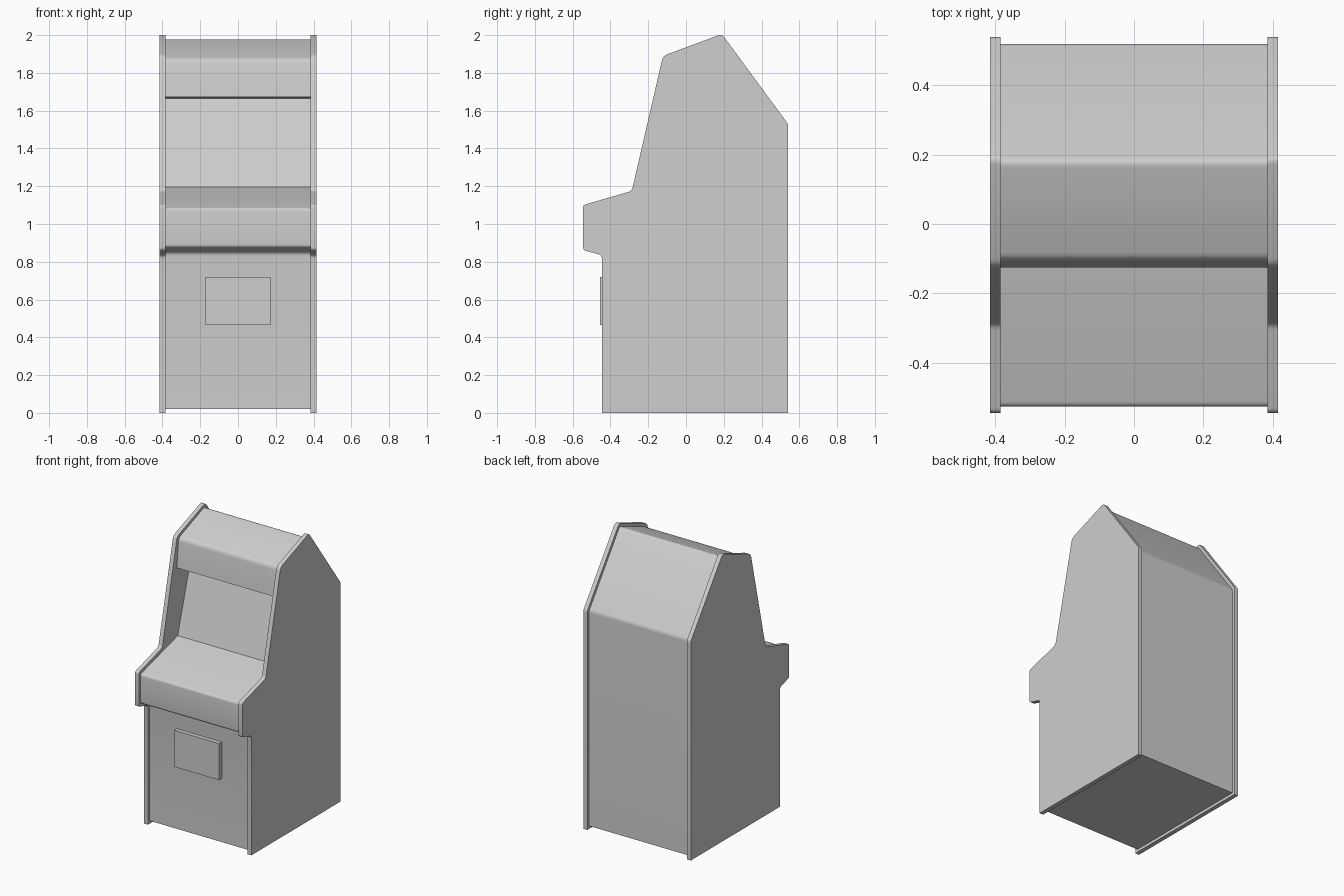
import bpy
import bmesh
import math
from mathutils import Vector

cube = bpy.data.objects.get("Cube")
if cube:
    bpy.data.objects.remove(cube, do_unlink=True)

grey = bpy.data.materials.new("light_grey")
grey.use_nodes = True
grey.diffuse_color = (0.62, 0.62, 0.62, 1)
grey.node_tree.nodes["Principled BSDF"].inputs["Base Color"].default_value = (0.62, 0.62, 0.62, 1)


def rounded(profile, steps=4):
    """Replace each (y, z, cut) corner by a small curve that starts cut away from it."""
    points = []
    for i, (y, z, cut) in enumerate(profile):
        corner = Vector((y, z))
        if cut == 0:
            points.append(corner)
            continue
        before = Vector(profile[i - 1][:2])
        after = Vector(profile[(i + 1) % len(profile)][:2])
        start = corner + (before - corner).normalized() * cut
        end = corner + (after - corner).normalized() * cut
        for k in range(steps + 1):
            t = k / steps
            points.append(start.lerp(corner, t).lerp(corner.lerp(end, t), t))
    return points


def extrude_profile(name, profile, x_min, x_max):
    """Extrude a side profile across x into a solid part."""
    bm = bmesh.new()
    face = bm.faces.new([bm.verts.new((x_min, p.x, p.y)) for p in rounded(profile)])
    result = bmesh.ops.extrude_face_region(bm, geom=[face])
    moved = [v for v in result["geom"] if isinstance(v, bmesh.types.BMVert)]
    bmesh.ops.translate(bm, verts=moved, vec=(x_max - x_min, 0, 0))
    bmesh.ops.recalc_face_normals(bm, faces=bm.faces)
    mesh = bpy.data.meshes.new(name)
    bm.to_mesh(mesh)
    bm.free()
    mesh.materials.append(grey)
    part = bpy.data.objects.new(name, mesh)
    bpy.context.collection.objects.link(part)
    bpy.ops.object.select_all(action="DESELECT")
    part.select_set(True)
    bpy.context.view_layer.objects.active = part
    bpy.ops.object.shade_smooth_by_angle(angle=math.radians(30))
    return part


# Side panels, standing proud of the body all round
side_profile = [
    (-0.445, 0, 0), (0.54, 0, 0), (0.54, 1.53, 0.015), (0.19, 2.006, 0.02),
    (-0.122, 1.89, 0.025), (-0.287, 1.175, 0.02), (-0.545, 1.10, 0.015),
    (-0.545, 0.862, 0.015), (-0.445, 0.835, 0.02),
]
for side, x in (("right", -0.4), ("left", 0.4)):
    extrude_profile(side + "_side_panel", side_profile, x - 0.015, x + 0.015)

# Body with header box, recessed screen, control deck and lower front
body_profile = [
    (-0.425, 0.02, 0), (0.52, 0.02, 0), (0.52, 1.523, 0.015), (0.182, 1.983, 0.02),
    (-0.105, 1.874, 0.025), (-0.125, 1.672, 0), (0.025, 1.665, 0), (-0.115, 1.195, 0),
    (-0.527, 1.083, 0.015), (-0.527, 0.878, 0.015), (-0.425, 0.85, 0.02),
]
extrude_profile("cabinet_body", body_profile, -0.385, 0.385)

# Coin door on the lower front
door_profile = [(-0.455, 0.465, 0), (-0.42, 0.465, 0), (-0.42, 0.72, 0), (-0.455, 0.72, 0)]
extrude_profile("coin_door", door_profile, -0.173, 0.173)
